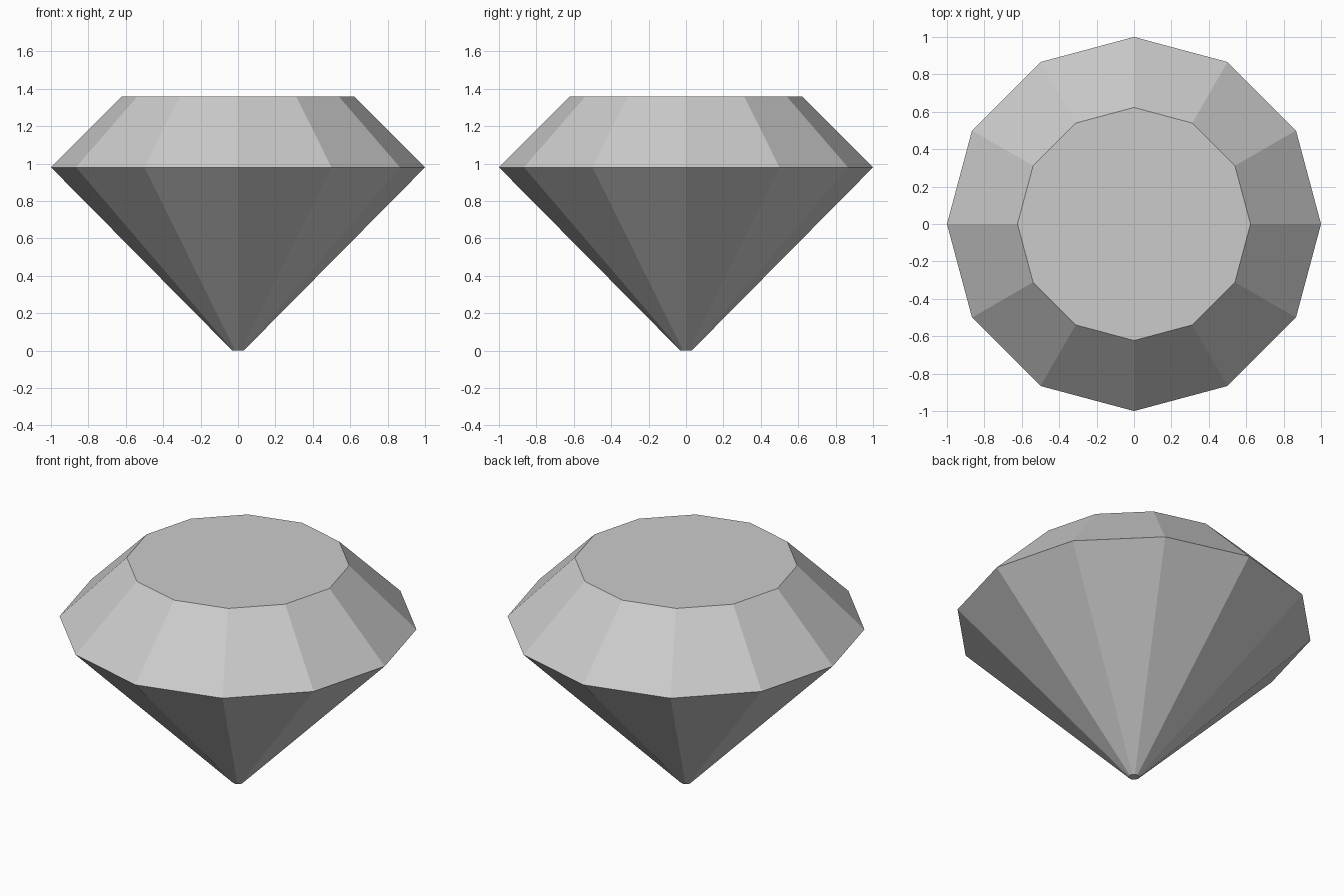
import bpy, bmesh
from math import cos, sin, tau

if "Cube" in bpy.data.objects:
    bpy.data.objects.remove(bpy.data.objects["Cube"])

SIDES = 12
# (radius, height): culet, girdle, table
PROFILE = [(0.03, 0.0), (1.0, 0.98), (0.623, 1.358)]

bm = bmesh.new()
rings = [[bm.verts.new((r * cos(tau * i / SIDES), r * sin(tau * i / SIDES), z))
          for i in range(SIDES)] for r, z in PROFILE]

# Pavilion and crown facets
for low, high in zip(rings, rings[1:]):
    for i in range(SIDES):
        j = (i + 1) % SIDES
        bm.faces.new((low[i], low[j], high[j], high[i]))

# Flat culet and table
bm.faces.new(rings[0][::-1])
bm.faces.new(rings[-1])

mesh = bpy.data.meshes.new("cut_gem")
bm.to_mesh(mesh)
bm.free()
bpy.context.collection.objects.link(bpy.data.objects.new("cut_gem", mesh))
